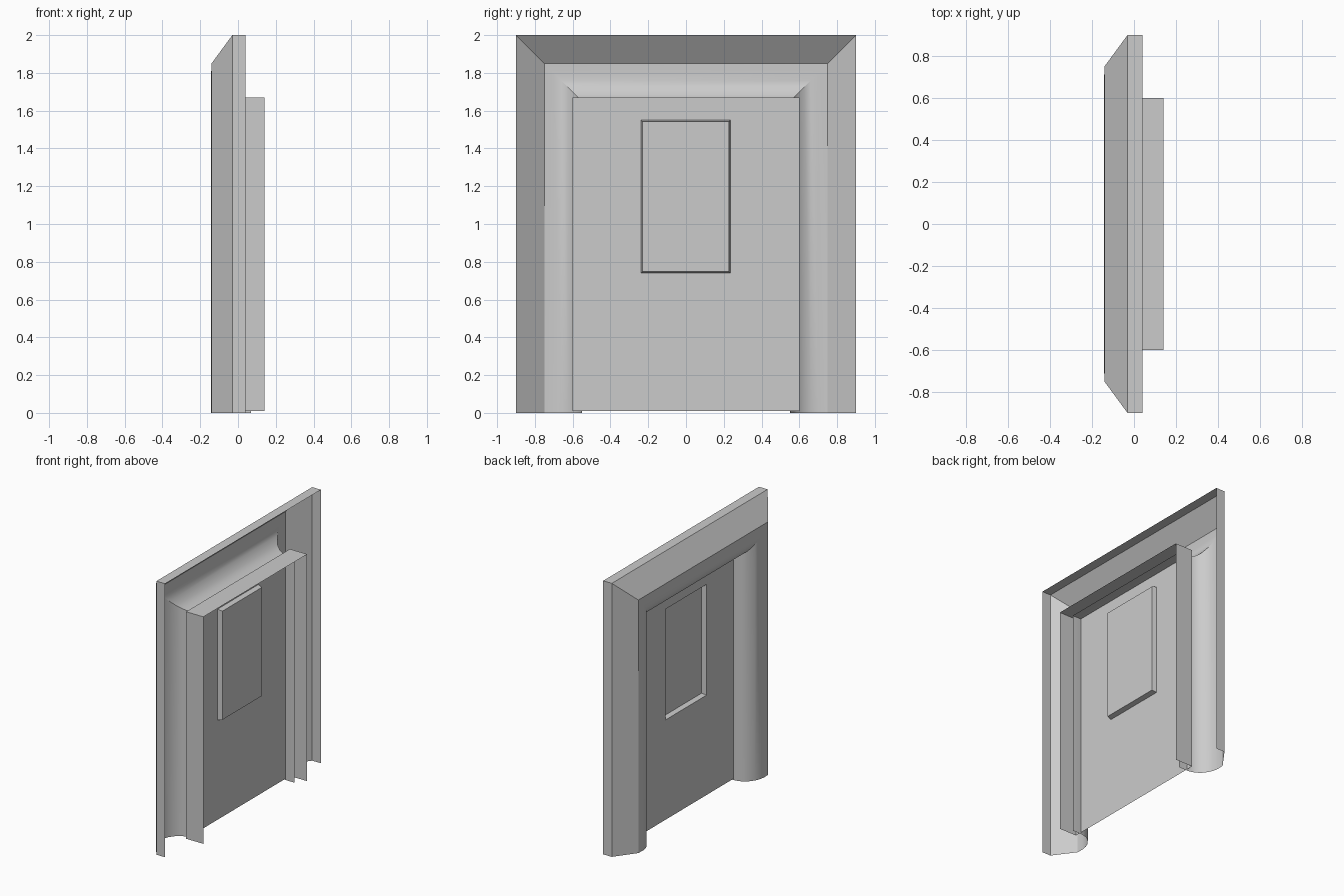
import bpy, bmesh

if "Cube" in bpy.data.objects:
    bpy.data.objects.remove(bpy.data.objects["Cube"])


def finish(name, bm, flip=False):
    bmesh.ops.recalc_face_normals(bm, faces=bm.faces)
    if flip:
        bmesh.ops.reverse_faces(bm, faces=bm.faces)
    me = bpy.data.meshes.new(name)
    bm.to_mesh(me)
    bm.free()
    ob = bpy.data.objects.new(name, me)
    bpy.context.collection.objects.link(ob)
    bpy.ops.object.select_all(action='DESELECT')
    ob.select_set(True)
    bpy.context.view_layer.objects.active = ob
    bpy.ops.object.shade_smooth_by_angle(angle=0.52)
    return ob


def bridge(bm, a, b, closed=False):
    n = len(a)
    for i in range(n if closed else n - 1):
        j = (i + 1) % n
        bm.faces.new((a[i], a[j], b[j], b[i]))


def rect(bm, x, y0, y1, z0, z1):
    return [bm.verts.new((x, y, z)) for y, z in ((y0, z0), (y1, z0), (y1, z1), (y0, z1))]


# Surround: open moulding profile (x, y) mitred up one leg, across and down
profile = [(.04, .9), (-.03, .9), (-.14, .75), (-.142, .70), (-.135, .66), (-.12, .625),
           (-.09, .585), (-.055, .562), (-.02, .552), (0, .55), (.07, .55)]
bm = bmesh.new()
rails = []
for x, y in profile:
    top = 1.1 + y
    rails.append([bm.verts.new((x, s * y, z)) for s, z in ((1, 0), (1, top), (-1, top), (-1, 0))])
for a, b in zip(rails, rails[1:]):
    bridge(bm, a, b)
finish("door_surround", bm)

# Door tray: back plate with a window opening, rim walls on the sides and top
bm = bmesh.new()
plate = rect(bm, 0, -.6, .6, .01, 1.67)
opening = rect(bm, 0, -.238, .235, .74, 1.55)
bridge(bm, plate, opening, closed=True)
rim = rect(bm, .14, -.6, .6, .01, 1.67)
for i in (1, 2, 3):
    j = (i + 1) % 4
    bm.faces.new((plate[i], plate[j], rim[j], rim[i]))
finish("door_panel", bm)

# Window: recessed pane with slightly tapered reveal
bm = bmesh.new()
outer = rect(bm, 0, -.238, .235, .74, 1.55)
inner = rect(bm, .035, -.23, .227, .748, 1.542)
bridge(bm, outer, inner, closed=True)
bm.faces.new(inner)
finish("window_pane", bm)
